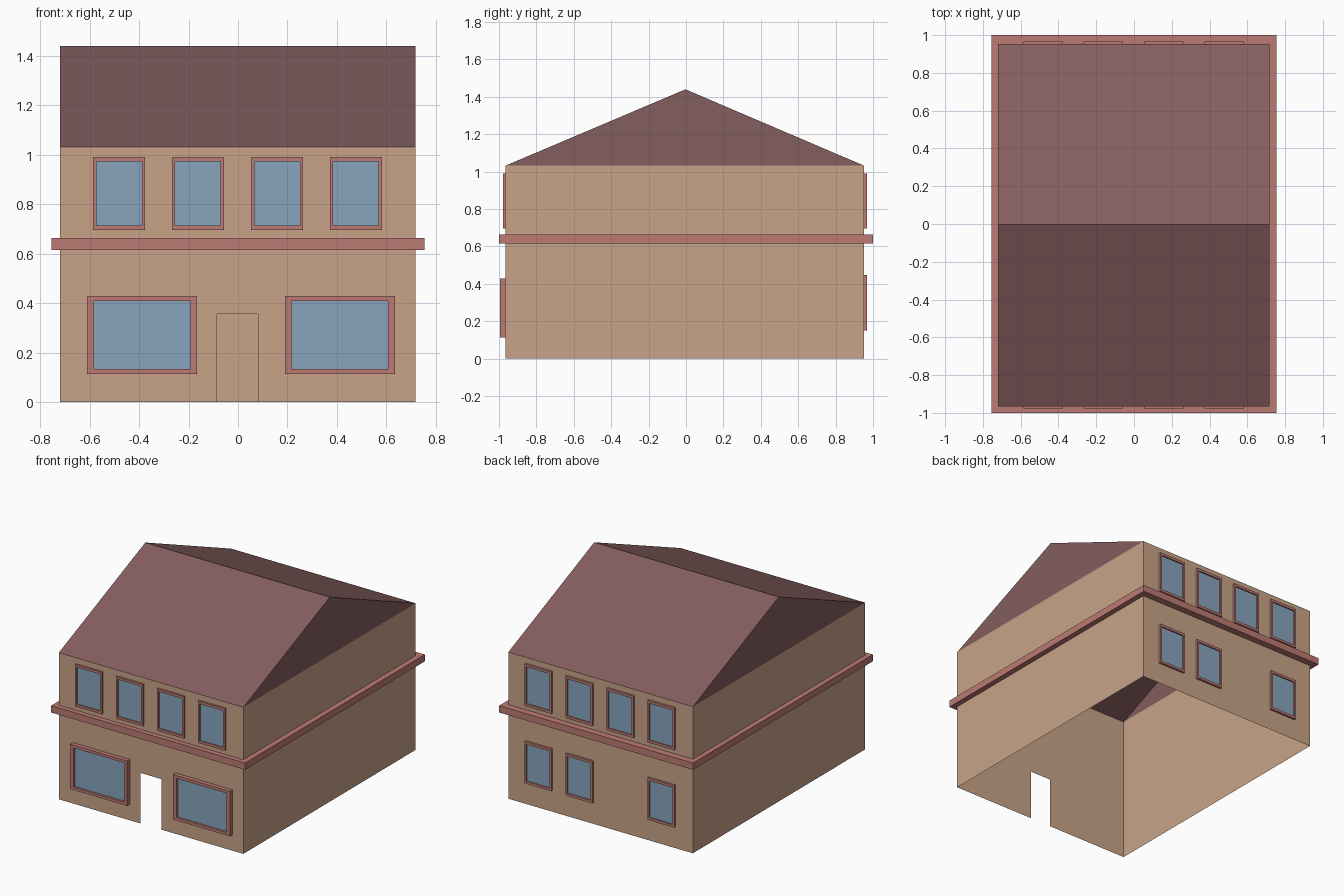
import bpy, bmesh

if "Cube" in bpy.data.objects:
    bpy.data.objects.remove(bpy.data.objects["Cube"])


def material(name, rgb):
    m = bpy.data.materials.new(name)
    lin = [((c / 255 + 0.055) / 1.055) ** 2.4 for c in rgb]
    m.diffuse_color = (*lin, 1)
    m.use_nodes = True
    m.node_tree.nodes["Principled BSDF"].inputs["Base Color"].default_value = m.diffuse_color
    return m


WALL = material("tan_wall", (200, 164, 136))
TRIM = material("red_trim", (188, 122, 115))
GLASS = material("blue_glass", (136, 165, 189))
ROOF = material("brown_roof", (133, 94, 95))

X0, X1, Y0, Y1 = -0.72, 0.717, -0.965, 0.952   # wall footprint
EAVE, RIDGE = 1.032, 1.44


def build(name, polys, mats):
    """Object from (corner list, material index) polygons."""
    bm = bmesh.new()
    for pts, mi in polys:
        f = bm.faces.new([bm.verts.new(p) for p in pts])
        f.material_index = mi
    bmesh.ops.remove_doubles(bm, verts=bm.verts, dist=1e-5)
    me = bpy.data.meshes.new(name)
    bm.to_mesh(me)
    bm.free()
    for m in mats:
        me.materials.append(m)
    ob = bpy.data.objects.new(name, me)
    bpy.context.collection.objects.link(ob)
    return ob


def rect(x0, x1, y0, y1, z):
    return [(x0, y0, z), (x1, y0, z), (x1, y1, z), (x0, y1, z)]


def bridge(a, b, mi=0):
    """Quads joining two four-cornered loops."""
    return [([a[i], a[(i + 1) % 4], b[(i + 1) % 4], b[i]], mi) for i in range(4)]


# Open shell of walls, with a doorway cut in the front
low, high = rect(X0, X1, Y0, Y1, 0), rect(X0, X1, Y0, Y1, EAVE)
DL, DR, DH = -0.085, 0.081, 0.356
doorway_wall = [(X0, Y0, 0), (DL, Y0, 0), (DL, Y0, DH), (DR, Y0, DH),
                (DR, Y0, 0), (X1, Y0, 0), (X1, Y0, EAVE), (X0, Y0, EAVE)]
build("walls", bridge(low, high)[1:] + [(doorway_wall, 0)], [WALL])

# Gable roof, open underneath
e = high
rl, rr = (X0, -0.003, RIDGE), (X1, -0.003, RIDGE)
build("roof", [([e[0], e[1], rr, rl], 0), ([e[2], e[3], rl, rr], 0),
               ([e[1], e[2], rr], 0), ([e[3], e[0], rl], 0)], [ROOF])

# Band running around the house between the storeys
BX, BY, BZ0, BZ1 = 0.755, 1.0, 0.615, 0.663
loops = [rect(X0, X1, Y0, Y1, BZ0), rect(-BX, BX, -BY, BY, BZ0),
         rect(-BX, BX, -BY, BY, BZ1), rect(X0, X1, Y0, Y1, BZ1)]
build("floor_band", [q for a, b in zip(loops, loops[1:]) for q in bridge(a, b)], [TRIM])


def window(name, cx, w, z0, z1, bx, bz, depth, recess, back=False):
    """Projecting frame with a recessed pane, on the front or back wall."""
    s, y = (-1, Y1) if back else (1, Y0)

    def loop(ix, iz, out):
        h = w / 2 - ix
        yy = y - s * out
        return [(cx - s * h, yy, z0 + iz), (cx + s * h, yy, z0 + iz),
                (cx + s * h, yy, z1 - iz), (cx - s * h, yy, z1 - iz)]

    ls = [loop(0, 0, 0), loop(0, 0, depth), loop(bx, bz, depth),
          loop(bx, bz, depth - recess)]
    polys = [q for a, b in zip(ls, ls[1:]) for q in bridge(a, b)]
    polys.append((ls[-1], 1))
    build(name, polys, [TRIM, GLASS])


# Upper windows on both walls, smaller lower windows at the back
for i, cx in enumerate((-0.481, -0.162, 0.158, 0.477)):
    window(f"front_upper_window_{i}", cx, 0.21, 0.695, 0.991, 0.013, 0.018, 0.013, 0.009)
    window(f"back_upper_window_{i}", cx, 0.21, 0.695, 0.991, 0.013, 0.018, 0.015, 0.009, True)
    if i != 1:
        window(f"back_lower_window_{i}", cx, 0.21, 0.15, 0.446, 0.013, 0.018, 0.015, 0.009, True)

# Wide shop windows either side of the doorway
for side, cx in (("left", -0.388), ("right", 0.412)):
    window(f"front_lower_window_{side}", cx, 0.444, 0.113, 0.429, 0.027, 0.02, 0.03, 0.015)
